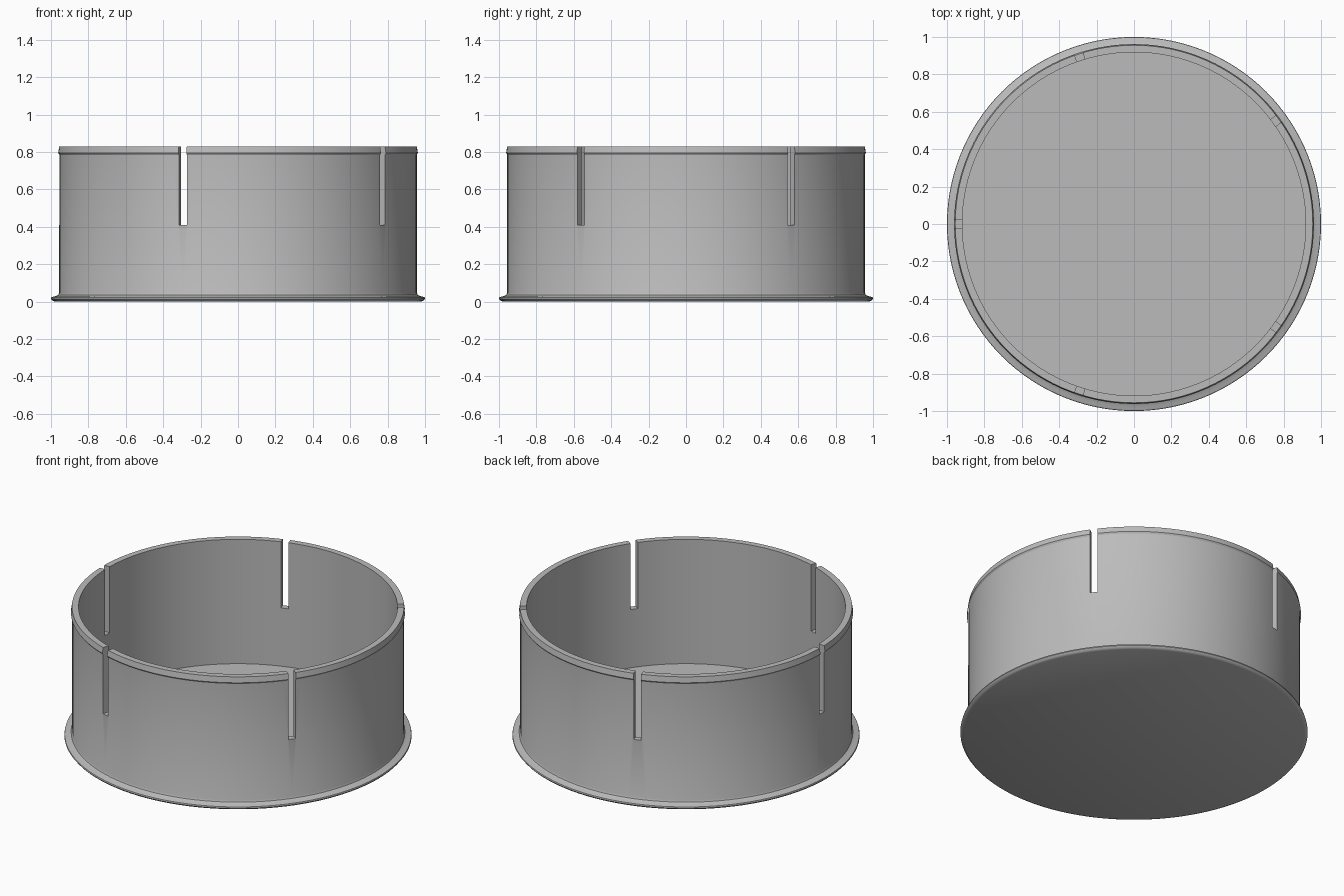
import bpy, bmesh, math
from mathutils import Matrix

cube = bpy.data.objects.get("Cube")
if cube:
    bpy.data.objects.remove(cube, do_unlink=True)

SIDES = 120
SLOTS = 5
SLOT_WIDTH = 0.045
SLOT_BOTTOM = 0.41

grey = bpy.data.materials.new("plain_grey")
grey.use_nodes = True
colour = (0.5, 0.5, 0.5, 1)
grey.diffuse_color = colour
grey.node_tree.nodes["Principled BSDF"].inputs["Base Color"].default_value = colour


def add_object(name, bm):
    mesh = bpy.data.meshes.new(name)
    bmesh.ops.recalc_face_normals(bm, faces=bm.faces)
    bm.to_mesh(mesh)
    bm.free()
    obj = bpy.data.objects.new(name, mesh)
    bpy.context.collection.objects.link(obj)
    mesh.materials.append(grey)
    return obj


# Cup: closed floor, rounded base flange, thin wall and snap lip
profile = [
    (0.98, 0), (0.993, 0.006), (1, 0.015), (0.998, 0.023), (0.988, 0.027),
    (0.972, 0.03), (0.961, 0.036), (0.956, 0.048),
    (0.956, 0.785), (0.962, 0.795), (0.956, 0.83),
    (0.918, 0.83), (0.918, 0.04),
]
bm = bmesh.new()
rings = []
for r, z in profile:
    angles = [math.tau * i / SIDES for i in range(SIDES)]
    rings.append([bm.verts.new((r * math.cos(a), r * math.sin(a), z)) for a in angles])
for low, high in zip(rings, rings[1:]):
    for i in range(SIDES):
        j = (i + 1) % SIDES
        bm.faces.new((low[i], low[j], high[j], high[i]))
bm.faces.new(rings[0])
bm.faces.new(rings[-1])
cup = add_object("slotted_cup", bm)

# Slot cutters: evenly spaced radial boxes, one pointing to -x
bm = bmesh.new()
for k in range(SLOTS):
    turn = Matrix.Rotation(math.pi + math.tau * k / SLOTS, 4, "Z")
    move = Matrix.Translation((0.95, 0, SLOT_BOTTOM + 0.5))
    size = Matrix.Diagonal((0.3, SLOT_WIDTH, 1, 1))
    bmesh.ops.create_cube(bm, size=1, matrix=turn @ move @ size)
cutter = add_object("slot_cutter", bm)
cutter.hide_render = True

# Cut the slots, then drop the cutter
cut = cup.modifiers.new("slots", "BOOLEAN")
cut.operation = "DIFFERENCE"
cut.solver = "EXACT"
cut.object = cutter
bpy.ops.object.select_all(action="DESELECT")
bpy.context.view_layer.objects.active = cup
cup.select_set(True)
bpy.ops.object.modifier_apply(modifier=cut.name)
bpy.data.objects.remove(cutter, do_unlink=True)

bpy.ops.object.shade_smooth_by_angle(angle=math.radians(30))
